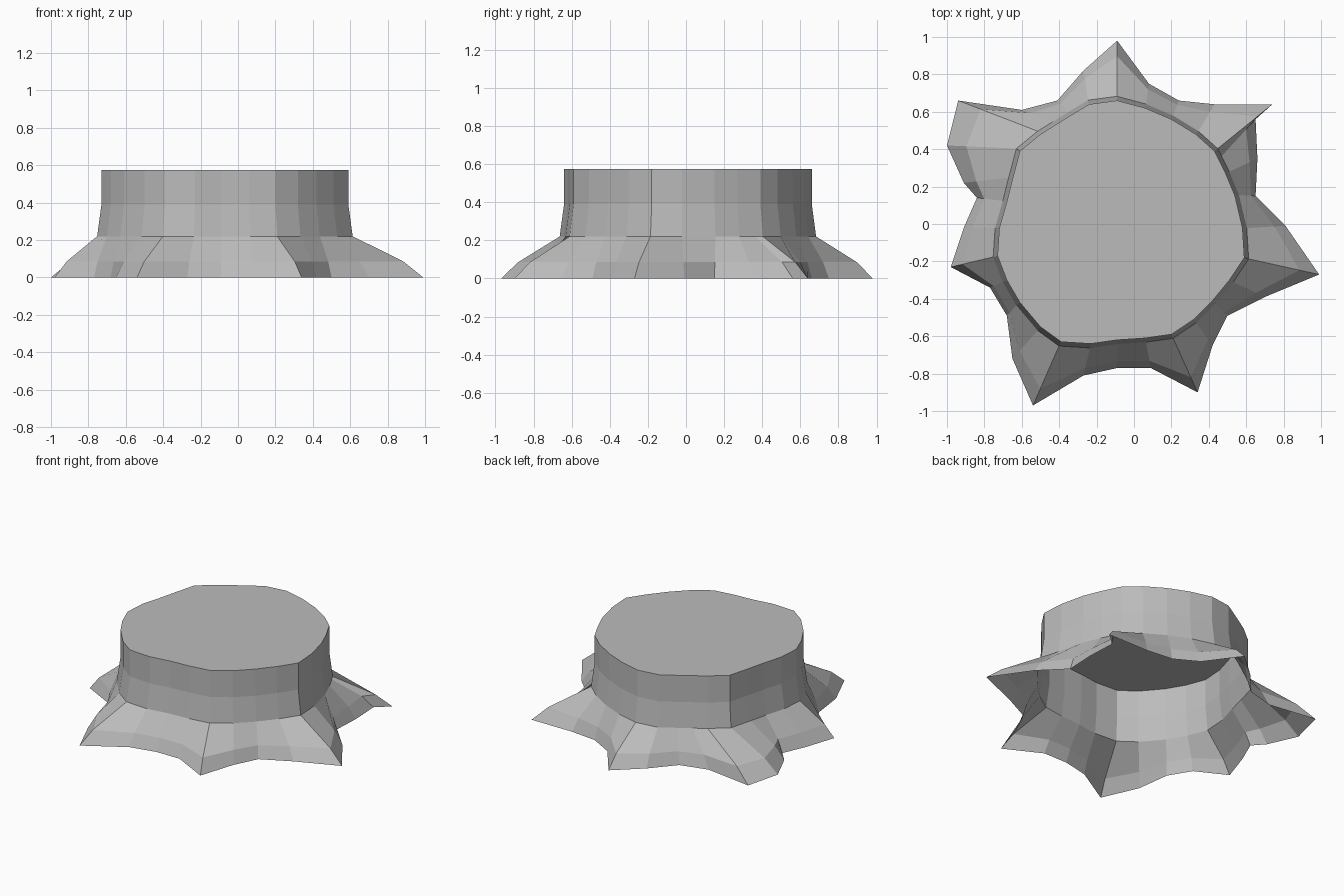
import bpy
import bmesh
from mathutils import Vector

# Remove the default cube only
cube = bpy.data.objects.get("Cube")
if cube:
    bpy.data.objects.remove(cube, do_unlink=True)

# Footprint of the spreading roots on the ground, anticlockwise from the right root
ROOT_OUTLINE = [
    (.99, -.27), (.81, -.01), (.65, .15), (.66, .35), (.65, .56), (.74, .64),
    (.43, .64), (.24, .66), (.08, .75), (-.09, .98), (-.27, .82), (-.41, .66),
    (-.6, .61), (-.94, .66), (-1, .42), (-.91, .22), (-.84, .14), (-.91, -.02),
    (-.98, -.23), (-.77, -.34), (-.68, -.49), (-.65, -.72), (-.54, -.97),
    (-.27, -.81), (-.09, -.77), (.09, -.77), (.34, -.9), (.42, -.65),
    (.5, -.49), (.7, -.39)]

# Matching outline of the cut trunk
TRUNK_OUTLINE = [
    (.59, -.18), (.58, -.02), (.54, .15), (.49, .27), (.45, .35), (.43, .39),
    (.33, .48), (.2, .56), (.06, .62), (-.09, .66), (-.24, .64), (-.34, .58),
    (-.42, .53), (-.5, .48), (-.61, .39), (-.65, .24), (-.68, .12), (-.72, -.02),
    (-.73, -.17), (-.68, -.3), (-.61, -.42), (-.5, -.55), (-.39, -.63),
    (-.23, -.64), (-.09, -.62), (.06, -.61), (.2, -.59), (.32, -.51),
    (.42, -.41), (.51, -.3)]

TOP_HEIGHT = .575
BARK_HEIGHT = .39
WAIST_HEIGHT = .22
KNEE_HEIGHT = .085
TRUNK_CENTRE = Vector((-.07, .01))
WAIST_FLARE = 1.035
KNEE_SPREAD = .72


def flat_material(name, colour):
    """One plain matte colour, visible in viewport and render."""
    material = bpy.data.materials.new(name)
    material.use_nodes = True
    material.diffuse_color = colour
    shader = material.node_tree.nodes["Principled BSDF"]
    shader.inputs["Base Color"].default_value = colour
    shader.inputs["Roughness"].default_value = 1
    return material


def add_ring(bm, outline, height):
    return [bm.verts.new((p.x, p.y, height)) for p in outline]


def bridge(bm, lower, upper):
    """Join two rings of equal length with a band of faces."""
    count = len(lower)
    for i in range(count):
        j = (i + 1) % count
        bm.faces.new((lower[i], lower[j], upper[j], upper[i]))


# Trunk and root outlines, with the flared waist and root knees between them
base = [Vector(p) for p in ROOT_OUTLINE]
trunk = [Vector(p) for p in TRUNK_OUTLINE]
waist = [TRUNK_CENTRE + (p - TRUNK_CENTRE) * WAIST_FLARE for p in trunk]
knee = [w.lerp(b, KNEE_SPREAD) for w, b in zip(waist, base)]

# Stump shell: open underneath, closed by the flat cut on top
bm = bmesh.new()
rings = [
    add_ring(bm, base, 0),
    add_ring(bm, knee, KNEE_HEIGHT),
    add_ring(bm, waist, WAIST_HEIGHT),
    add_ring(bm, trunk, BARK_HEIGHT),
    add_ring(bm, trunk, TOP_HEIGHT),
]
for lower, upper in zip(rings, rings[1:]):
    bridge(bm, lower, upper)
bm.faces.new(rings[-1])

mesh = bpy.data.meshes.new("tree_stump")
bm.to_mesh(mesh)
bm.free()
mesh.materials.append(flat_material("stump grey", (.5, .5, .5, 1)))

stump = bpy.data.objects.new("tree_stump", mesh)
bpy.context.collection.objects.link(stump)
